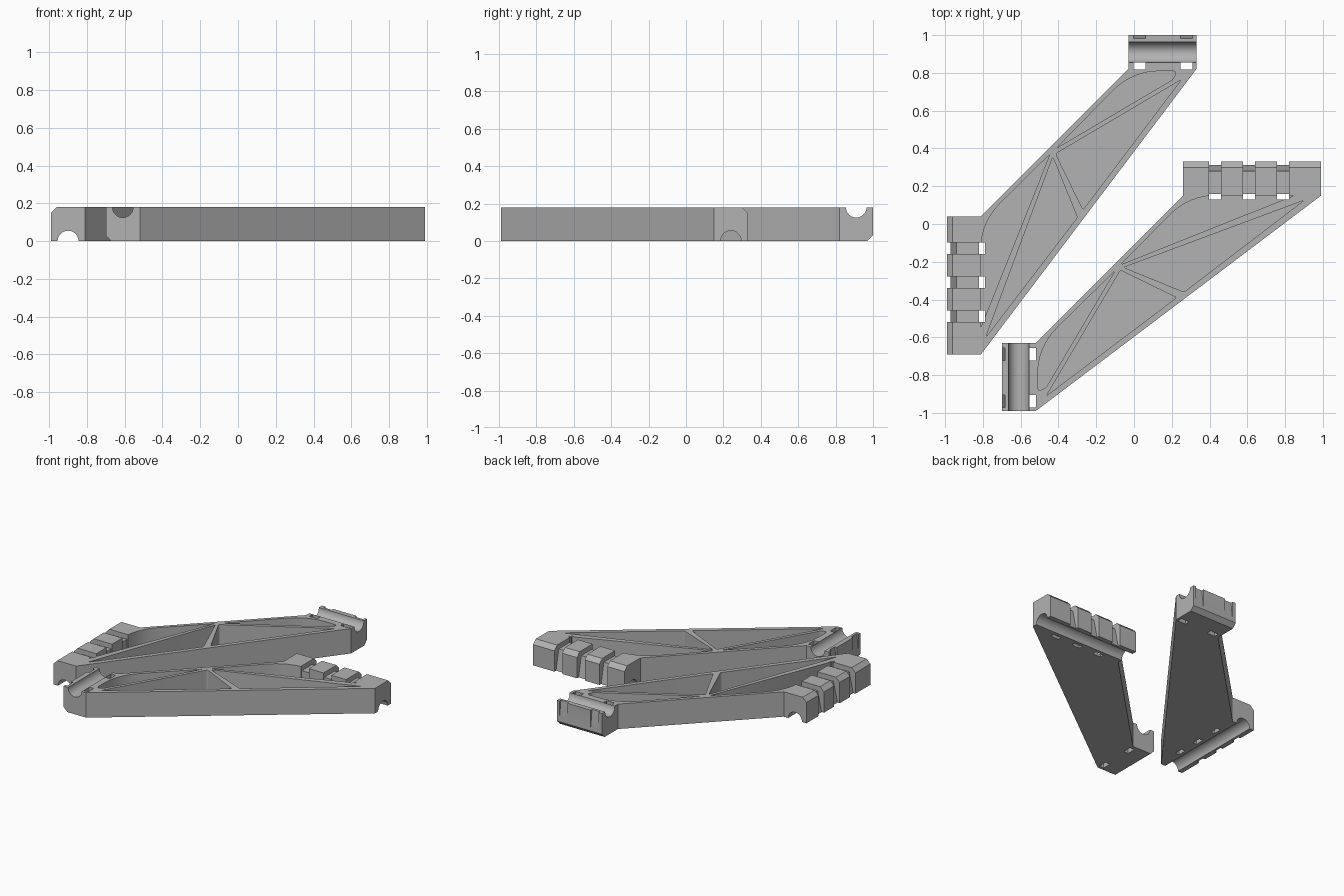
import bpy, bmesh, math
from mathutils import Vector

if "Cube" in bpy.data.objects:
    bpy.data.objects.remove(bpy.data.objects["Cube"])

H = 0.18        # bracket height
FLOOR = 0.02    # pocket floor thickness
R = 0.055       # tube groove radius

grey = bpy.data.materials.new("plain_grey")
grey.use_nodes = True
grey.diffuse_color = (0.45, 0.45, 0.45, 1)
grey.node_tree.nodes["Principled BSDF"].inputs["Base Color"].default_value = grey.diffuse_color


def prism(name, pts, axis, a, b):
    """Extrude a 2D outline along an axis from a to b."""
    place = {"x": lambda u, v, t: (t, u, v),
             "y": lambda u, v, t: (u, t, v),
             "z": lambda u, v, t: (u, v, t)}[axis]
    bm = bmesh.new()
    low = [bm.verts.new(place(u, v, a)) for u, v in pts]
    top = [bm.verts.new(place(u, v, b)) for u, v in pts]
    bm.faces.new(low)
    bm.faces.new(top)
    n = len(pts)
    for i in range(n):
        j = (i + 1) % n
        bm.faces.new((low[i], low[j], top[j], top[i]))
    bmesh.ops.recalc_face_normals(bm, faces=bm.faces)
    me = bpy.data.meshes.new(name)
    bm.to_mesh(me)
    bm.free()
    me.materials.append(grey)
    ob = bpy.data.objects.new(name, me)
    bpy.context.collection.objects.link(ob)
    return ob


def box(x0, x1, y0, y1):
    return [(x0, y0), (x1, y0), (x1, y1), (x0, y1)]


def circle(u, v, r, n=40):
    return [(u + r * math.cos(math.tau * i / n), v + r * math.sin(math.tau * i / n)) for i in range(n)]


def rounded(corners, steps=8):
    """Round each (x, y, trim) corner with a short curve."""
    out = []
    for i, (x, y, trim) in enumerate(corners):
        c = Vector((x, y))
        before = Vector(corners[i - 1][:2])
        after = Vector(corners[(i + 1) % len(corners)][:2])
        p = c + (before - c).normalized() * trim
        q = c + (after - c).normalized() * trim
        for k in range(steps + 1):
            t = k / steps
            out.append(tuple(p * (1 - t) ** 2 + c * 2 * t * (1 - t) + q * t * t))
    return out


# Bracket body outline
body = prism("bracket_left", [(-0.99, -0.69), (-0.81, -0.69), (0.33, 0.82), (0.33, 1.0),
                              (-0.03, 1.0), (-0.03, 0.82), (-0.81, 0.04), (-0.99, 0.04)], "z", 0, H)
cutters = []


def cut(*args):
    cutters.append(prism("cutter", *args))


# Four pockets separated by ribs
s = 0.012
pockets = [
    [(-0.41, 0.402, s), (-0.01, 0.81, 0.15), (0.23, 0.81, 0.03), (0.205, 0.765, s)],
    [(-0.415, 0.372, s), (0.25, 0.764, s), (-0.27, 0.075, s)],
    [(-0.43, 0.355, s), (-0.30, 0.035, s), (-0.785, -0.60, s)],
    [(-0.445, 0.37, s), (-0.812, 0.008, 0.15), (-0.812, -0.55, s)],
]
for p in pockets:
    cut(rounded(p), "z", FLOOR, H + 0.1)

# Wide clamp: groove underneath, outer top chamfer, strap channels and slots
cut(circle(-0.90, 0, R), "y", -0.8, 0.2)
cut([(-1.02, 0.12), (-1.02, 0.22), (-0.92, 0.22)], "y", -0.8, 0.2)
for y in (-0.16, -0.34, -0.52):
    cut([(-0.974, -0.01), (-0.94, 0.145), (-0.805, 0.145), (-0.805, 0.25), (-1.1, 0.25), (-1.1, -0.01)],
        "y", y, y + 0.063)
    cut(box(-0.82, -0.79, y, y + 0.063), "z", -0.1, H + 0.1)

# Narrow clamp: groove on top, outer bottom chamfer, strap notches and slots
cut(circle(0.91, H, R), "x", -0.1, 0.4)
cut([(1.02, 0.05), (1.02, -0.04), (0.93, -0.04)], "x", -0.1, 0.4)
for x in (-0.003, 0.246):
    cut([(0.982, H + 0.01), (1.001, 0.035), (1.1, 0.035), (1.1, H + 0.01)], "x", x, x + 0.065)
    cut(box(x, x + 0.065, 0.818, 0.854), "z", -0.1, H + 0.1)

# Carve the body and bake the result
for c in cutters:
    m = body.modifiers.new("carve", "BOOLEAN")
    m.operation = "DIFFERENCE"
    m.solver = "EXACT"
    m.object = c
bpy.context.view_layer.update()
dg = bpy.context.evaluated_depsgraph_get()
mesh = bpy.data.meshes.new_from_object(body.evaluated_get(dg))
body.modifiers.clear()
body.data = mesh
for c in cutters:
    bpy.data.objects.remove(c)

# Second bracket: mirrored across the diagonal
bm = bmesh.new()
bm.from_mesh(mesh)
for v in bm.verts:
    x, y, z = v.co
    v.co = (0.30 - y, -x - 0.66, z)
bmesh.ops.reverse_faces(bm, faces=bm.faces)
other = bpy.data.meshes.new("bracket_right")
bm.to_mesh(other)
bm.free()
if not other.materials:
    other.materials.append(grey)
mirror = bpy.data.objects.new("bracket_right", other)
bpy.context.collection.objects.link(mirror)

# Smooth curves, keep edges sharp
for ob in (body, mirror):
    bpy.ops.object.select_all(action="DESELECT")
    ob.select_set(True)
    bpy.context.view_layer.objects.active = ob
    bpy.ops.object.shade_smooth_by_angle(angle=math.radians(25))
